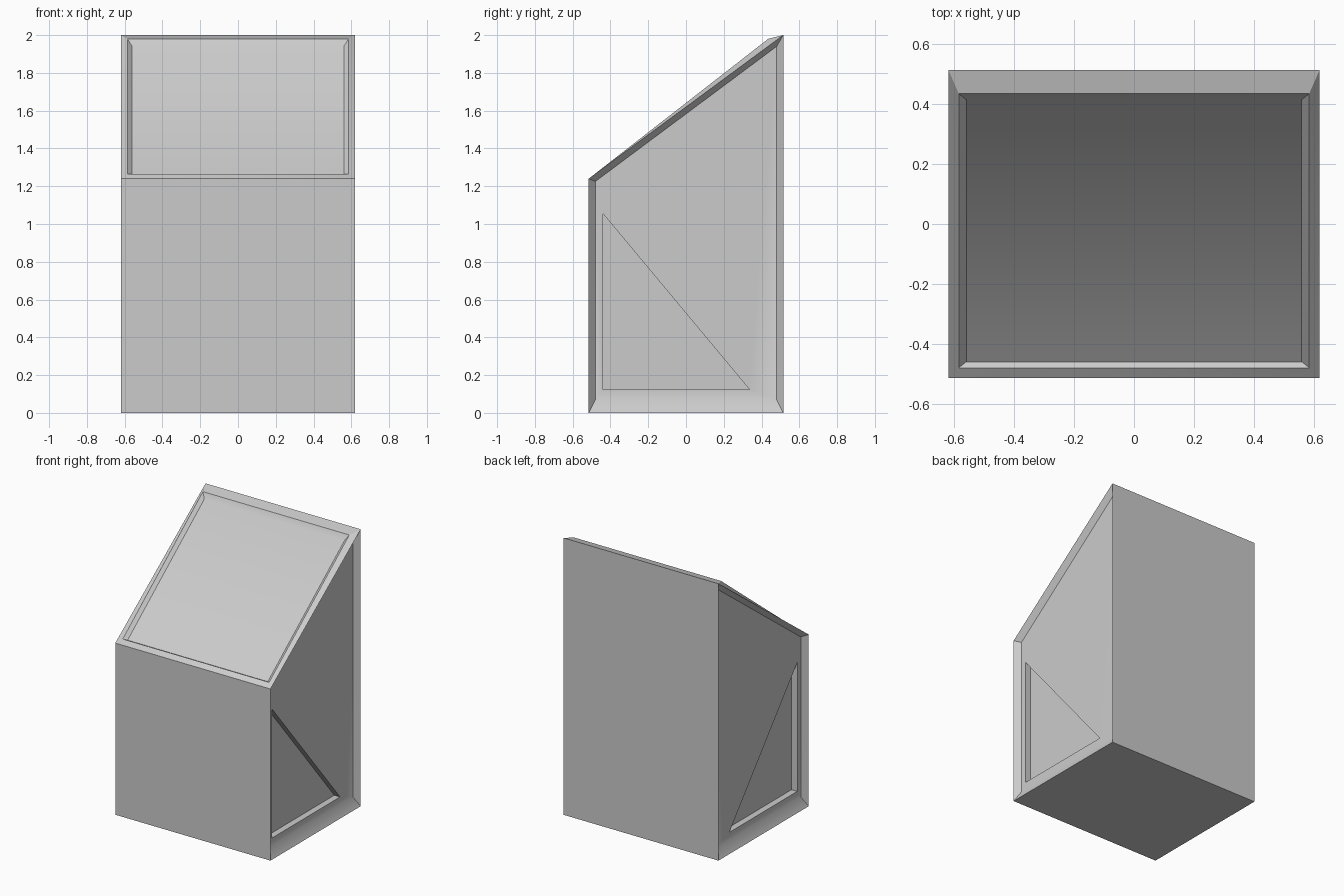
import bpy, bmesh, math

if "Cube" in bpy.data.objects:
    bpy.data.objects.remove(bpy.data.objects["Cube"])

W = 0.62        # half width
PANEL = 0.581   # half width at the sunken side panels
POCKET = 0.535  # half width at the floor of the triangular pockets

bm = bmesh.new()


def loop(points):
    return [bm.verts.new(p) for p in points]


def bridge(a, b):
    n = len(a)
    for i in range(n):
        j = (i + 1) % n
        bm.faces.new((a[i], a[j], b[j], b[i]))


def quad_loop(x, y0, z0, y1, z1):
    """Sloped rectangle: front edge at (y0, z0), back edge at (y1, z1)."""
    return loop([(-x, y0, z0), (x, y0, z0), (x, y1, z1), (-x, y1, z1)])


# outer shell: side outlines joined by front, back and bottom
outline = [(-0.515, 0), (0.515, 0), (0.515, 2.0), (-0.515, 1.24)]
inner = [(-0.48, 0.07), (0.48, 0.07), (0.48, 1.94), (-0.48, 1.225)]
tri = [(-0.44, 0.125), (0.335, 0.125), (-0.44, 1.055)]
sides = {s: loop([(s * W, y, z) for y, z in outline]) for s in (-1, 1)}
L, R = sides[-1], sides[1]
for i, j in ((0, 1), (1, 2), (3, 0)):
    bm.faces.new((L[i], L[j], R[j], R[i]))

# sunken side panels with triangular pockets
for s, outer in sides.items():
    A, B, C, D = panel = loop([(s * PANEL, y, z) for y, z in inner])
    bridge(outer, panel)
    a, b, c = rim = loop([(s * PANEL, y, z) for y, z in tri])
    for f in ((A, B, b, a), (b, B, C, c), (c, C, D), (a, c, D, A)):
        bm.faces.new(f)
    floor = loop([(s * POCKET, y, z) for y, z in tri])
    bridge(rim, floor)
    bm.faces.new(floor)

# sloped top: rim, lip and shallow tray
rim = [L[3], R[3], R[2], L[2]]
lip = quad_loop(0.585, -0.48, 1.265, 0.435, 1.98)
tray = quad_loop(0.56, -0.46, 1.256, 0.415, 1.94)
bridge(rim, lip)
bridge(lip, tray)
bm.faces.new(tray)

bmesh.ops.recalc_face_normals(bm, faces=bm.faces)
mesh = bpy.data.meshes.new("sloped_console")
bm.to_mesh(mesh)
bm.free()
obj = bpy.data.objects.new("sloped_console", mesh)
bpy.context.collection.objects.link(obj)
bpy.context.view_layer.objects.active = obj
obj.select_set(True)
bpy.ops.object.shade_smooth_by_angle(angle=math.radians(30))
